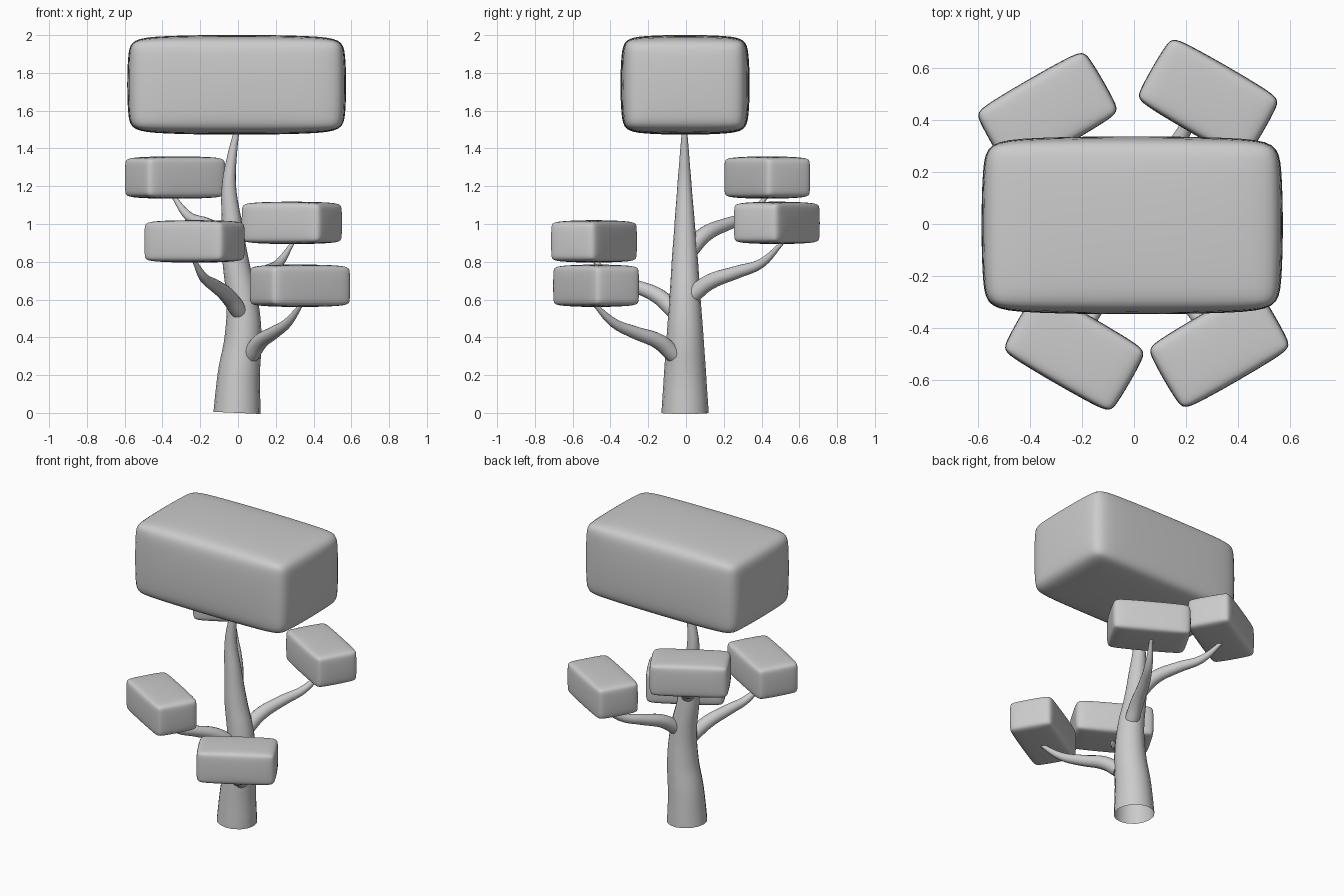
import bpy, bmesh
from math import radians

if "Cube" in bpy.data.objects:
    bpy.data.objects.remove(bpy.data.objects["Cube"])


def tube(name, pts, depth, caps):
    """Tapered tube through (x, y, z, radius) points."""
    cu = bpy.data.curves.new(name, 'CURVE')
    cu.dimensions = '3D'
    cu.bevel_depth = depth
    cu.bevel_resolution = 6
    cu.resolution_u = 5
    cu.use_fill_caps = caps
    sp = cu.splines.new('BEZIER')
    sp.bezier_points.add(len(pts) - 1)
    for bp, (x, y, z, r) in zip(sp.bezier_points, pts):
        bp.co = (x, y, z)
        bp.radius = r / depth
        bp.handle_left_type = bp.handle_right_type = 'AUTO'
    ob = bpy.data.objects.new(name, cu)
    bpy.context.collection.objects.link(ob)
    bpy.ops.object.select_all(action='DESELECT')
    ob.select_set(True)
    bpy.context.view_layer.objects.active = ob
    bpy.ops.object.convert(target='MESH')
    bpy.ops.object.shade_smooth_by_angle(angle=radians(40))
    return bpy.context.object


def foliage(name, loc, rot=0.0, scale=1.0):
    """Softly bulging rounded block."""
    me = bpy.data.meshes.new(name)
    bm = bmesh.new()
    bmesh.ops.create_cube(bm, size=1)
    bmesh.ops.scale(bm, vec=(1.167, 0.692, 0.536), verts=bm.verts)
    bmesh.ops.bevel(bm, geom=bm.edges[:], offset=0.05, segments=1,
                    affect='EDGES', profile=0.5)
    for f in bm.faces:
        f.smooth = True
    bm.to_mesh(me)
    bm.free()
    ob = bpy.data.objects.new(name, me)
    bpy.context.collection.objects.link(ob)
    ob.location = loc
    ob.rotation_euler.z = radians(rot)
    ob.scale = (scale,) * 3
    sub = ob.modifiers.new("soften", 'SUBSURF')
    sub.levels = sub.render_levels = 3


# Trunk: gentle S bend in x, straight taper, open base
tube("trunk", [(-0.005, -0.005, 0.0, 0.125), (0.004, -0.005, 0.2, 0.112),
               (0.027, -0.005, 0.4, 0.098), (0.022, -0.005, 0.6, 0.083),
               (-0.012, -0.006, 0.8, 0.070), (-0.032, -0.007, 1.0, 0.054),
               (-0.048, -0.008, 1.2, 0.038), (-0.033, -0.008, 1.35, 0.026),
               (-0.006, -0.008, 1.5, 0.014)], 0.125, False)

# Branches: centre line points, root to tip
branches = {
    "branch_front_right": [(0.07, -0.065, 0.31), (0.115, -0.14, 0.375),
                           (0.19, -0.27, 0.425), (0.26, -0.38, 0.475),
                           (0.34, -0.49, 0.58)],
    "branch_front_left": [(0.005, -0.06, 0.54), (-0.055, -0.15, 0.62),
                          (-0.125, -0.28, 0.675), (-0.18, -0.39, 0.715),
                          (-0.235, -0.49, 0.81)],
    "branch_back_right": [(0.045, 0.03, 0.62), (0.08, 0.12, 0.69),
                          (0.145, 0.27, 0.745), (0.215, 0.395, 0.79),
                          (0.29, 0.51, 0.90)],
    "branch_back_left": [(-0.03, 0.02, 0.86), (-0.08, 0.10, 0.945),
                         (-0.17, 0.22, 1.0), (-0.26, 0.33, 1.04),
                         (-0.345, 0.43, 1.15)],
}
radii = (0.045, 0.042, 0.034, 0.025, 0.010)
for name, path in branches.items():
    tube(name, [(*p, r) for p, r in zip(path, radii)], 0.045, True)

# Foliage blocks: one big crown and four small ones at branch tips
foliage("crown_block", (-0.007, -0.005, 1.737))
foliage("foliage_front_right", (0.328, -0.476, 0.673), 30, 0.425)
foliage("foliage_front_left", (-0.230, -0.487, 0.908), -30, 0.425)
foliage("foliage_back_right", (0.285, 0.481, 1.006), -30, 0.425)
foliage("foliage_back_left", (-0.333, 0.430, 1.246), 30, 0.425)
